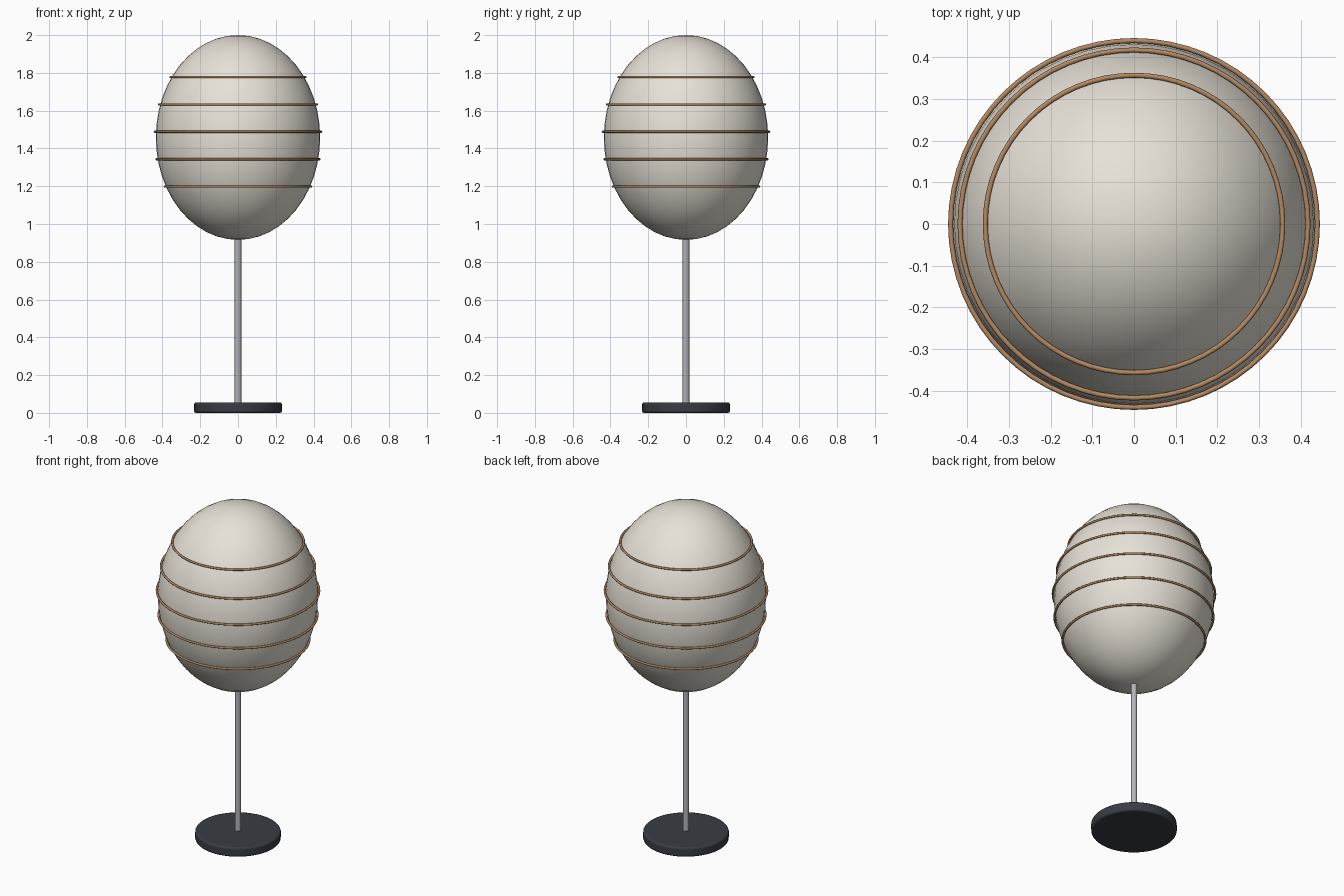
import bpy, math

if "Cube" in bpy.data.objects:
    bpy.data.objects.remove(bpy.data.objects["Cube"])

def finish(name, color, angle=40):
    o = bpy.context.object
    o.name = name
    m = bpy.data.materials.get(color[0]) or bpy.data.materials.new(color[0])
    m.diffuse_color = (*color[1], 1)
    m.use_nodes = True
    m.node_tree.nodes["Principled BSDF"].inputs["Base Color"].default_value = m.diffuse_color
    o.data.materials.append(m)
    bpy.ops.object.transform_apply(location=False, rotation=False, scale=True)
    bpy.ops.object.shade_smooth_by_angle(angle=math.radians(angle))
    return o

PAPER = ("paper", (0.80, 0.76, 0.68))
BAMBOO = ("bamboo", (0.45, 0.25, 0.12))
STEEL = ("steel", (0.45, 0.46, 0.49))
DARK = ("dark_metal", (0.04, 0.045, 0.055))

CZ, RZ, RX = 1.458, 0.542, 0.435   # shade centre, half height, radius

# weighted disc base with softened rims
bpy.ops.mesh.primitive_cylinder_add(vertices=48, radius=0.232, depth=0.056, location=(0, 0, 0.028))
base = finish("base", DARK)
bev = base.modifiers.new("bevel", 'BEVEL')
bev.width = 0.01
bev.segments = 3
bev.limit_method = 'ANGLE'

# pole
bpy.ops.mesh.primitive_cylinder_add(vertices=24, radius=0.0175, depth=0.90, location=(0, 0, 0.49))
finish("pole", STEEL)

# egg-shaped shade
bpy.ops.mesh.primitive_uv_sphere_add(segments=48, ring_count=24, radius=1, location=(0, 0, CZ))
bpy.context.object.scale = (RX, RX, RZ)
finish("shade", PAPER)

# thin hoops around the shade
for i in range(5):
    z = 1.198 + 0.145 * i
    r = RX * math.sqrt(1 - ((z - CZ) / RZ) ** 2) + 0.006
    bpy.ops.mesh.primitive_torus_add(major_segments=64, minor_segments=10, major_radius=r,
                                     minor_radius=0.006, location=(0, 0, z))
    finish(f"hoop_{i + 1}", BAMBOO, 60)
